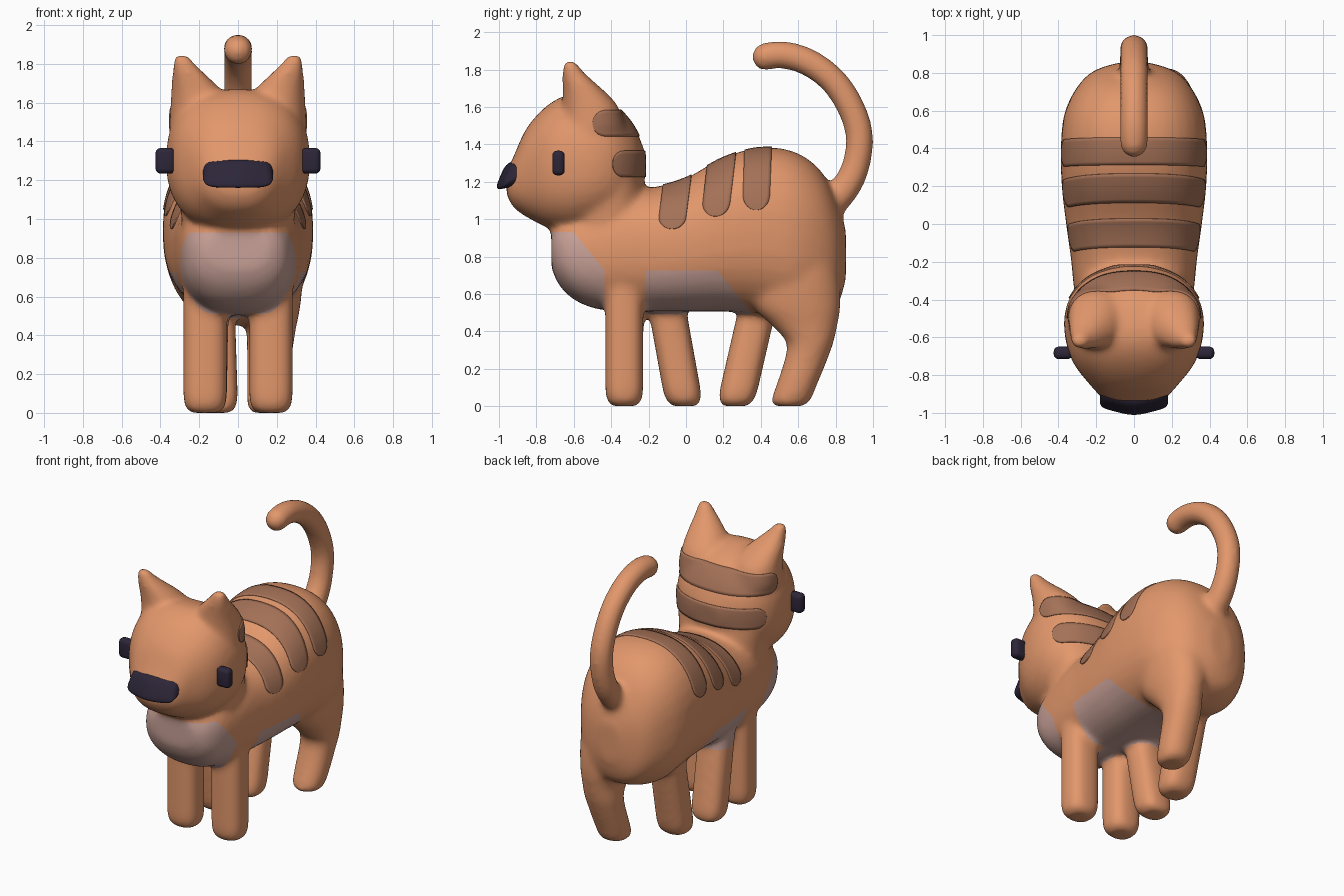
import bpy, bmesh, math
from mathutils import Vector
from mathutils.bvhtree import BVHTree

if "Cube" in bpy.data.objects:
    bpy.data.objects.remove(bpy.data.objects["Cube"])


def material(name, rgb):
    m = bpy.data.materials.new(name)
    m.diffuse_color = (*rgb, 1)
    m.use_nodes = True
    m.node_tree.nodes["Principled BSDF"].inputs["Base Color"].default_value = m.diffuse_color
    return m


ORANGE = material("orange fur", (0.76, 0.31, 0.148))
BROWN = material("brown stripe", (0.37, 0.165, 0.095))
PINK = material("pale belly", (0.58, 0.355, 0.31))
DARK = material("dark features", (0.026, 0.019, 0.040))


def make_object(name, bm, *mats):
    bmesh.ops.recalc_face_normals(bm, faces=bm.faces)
    mesh = bpy.data.meshes.new(name)
    bm.to_mesh(mesh)
    bm.free()
    for m in mats:
        mesh.materials.append(m)
    for f in mesh.polygons:
        f.use_smooth = True
    ob = bpy.data.objects.new(name, mesh)
    bpy.context.collection.objects.link(ob)
    return ob


def smooth_rows(rows, steps):
    """Catmull-Rom interpolation between rows of numbers."""
    out = []
    for i in range(len(rows) - 1):
        a, b, c, d = (rows[max(0, min(len(rows) - 1, i + k))] for k in (-1, 0, 1, 2))
        for s in range(steps):
            t = s / steps
            out.append([0.5 * (2 * q + (r - p) * t + (2 * p - 5 * q + 4 * r - w) * t * t
                               + (3 * q - p - 3 * r + w) * t ** 3)
                        for p, q, r, w in zip(a, b, c, d)])
    return out + [list(rows[-1])]


def loft(bm, rows, steps=5, power=2.4, seg=32):
    """Rows hold a centre and two radius vectors; rings are superellipses."""
    rings = []
    for r in smooth_rows(rows, steps):
        c, u, v = Vector(r[0:3]), Vector(r[3:6]), Vector(r[6:9])
        ring = []
        for k in range(seg):
            a = 2 * math.pi * k / seg
            x, y = (math.copysign(abs(w) ** (2 / power), w) for w in (math.cos(a), math.sin(a)))
            ring.append(bm.verts.new(c + u * x + v * y))
        rings.append(ring)
    for r, s in zip(rings, rings[1:]):
        for k in range(seg):
            bm.faces.new((r[k], r[k - 1], s[k - 1], s[k]))
    bm.faces.new(rings[0])
    bm.faces.new(rings[-1][::-1])


def along_y(rows):   # (y, bottom, top, half width)
    return [(0, y, (b + t) / 2, w, 0, 0, 0, 0, (t - b) / 2) for y, b, t, w in rows]


def along_z(rows):   # (z, x, y, rx, ry)
    return [(x, y, z, rx, 0, 0, 0, ry, 0) for z, x, y, rx, ry in rows]


bm = bmesh.new()
# torso
loft(bm, along_y([(-.72, .74, .94, .16), (-.68, .65, 1.0, .23), (-.60, .57, 1.05, .275),
                  (-.48, .52, 1.12, .30), (-.33, .505, 1.165, .32), (-.18, .505, 1.17, .335),
                  (0, .505, 1.22, .36), (.2, .505, 1.33, .383), (.4, .49, 1.383, .388),
                  (.58, .45, 1.36, .37), (.72, .48, 1.26, .305), (.81, .54, 1.09, .215),
                  (.855, .68, .94, .08)]))
# neck
loft(bm, along_z([(.78, 0, -.42, .27, .19), (.95, 0, -.42, .285, .21), (1.1, 0, -.43, .305, .215),
                  (1.25, 0, -.44, .325, .20), (1.38, 0, -.46, .33, .16)]))
# head
loft(bm, along_y([(-.96, 1.13, 1.25, .11), (-.92, 1.06, 1.34, .17), (-.85, 1.01, 1.49, .235),
                  (-.74, .955, 1.61, .32), (-.62, .93, 1.668, .362), (-.49, .95, 1.655, .37),
                  (-.37, 1.0, 1.60, .33), (-.275, 1.1, 1.49, .235), (-.22, 1.2, 1.36, .10)]))
# ears
for sx in (-1, 1):
    loft(bm, along_z([(z, sx * x, y, rx, ry) for z, x, y, rx, ry in (
        (1.48, .195, -.49, .16, .165), (1.60, .200, -.51, .148, .15), (1.68, .222, -.545, .122, .115),
        (1.74, .250, -.58, .09, .083), (1.80, .278, -.61, .058, .052),
        (1.85, .296, -.622, .032, .03))]), 3, 2.2)


# legs: foot position and upper end
def leg(foot, top, rx=.113, ry=.102):
    f, t = Vector(foot), Vector(top)
    rows = []
    for z, k in ((0, .62), (.01, .78), (.03, .91), (.065, .98), (.1, 1), (top[2], 1)):
        p = f.lerp(t, z / top[2])
        rows.append((z, p.x, p.y, rx * k, ry * k))
    loft(bm, along_z(rows), 1, 2.7)


leg((.17, -.33, 0), (.17, -.33, .8))
leg((-.17, -.33, 0), (-.17, -.33, .8))
leg((-.17, -.007, 0), (-.16, -.115, .6))
leg((-.11, .262, 0), (-.13, .40, .6))
# right hind leg with thigh
loft(bm, along_z([(0, .15, .55, .075, .075), (.03, .15, .56, .10, .105), (.14, .155, .602, .11, .11),
                  (.25, .16, .642, .113, .115), (.34, .165, .663, .12, .126), (.43, .17, .635, .128, .175),
                  (.54, .165, .59, .155, .237), (.70, .15, .57, .185, .25), (.85, .14, .56, .19, .22),
                  (1.0, .13, .55, .17, .17)]), 4, 2.2)
# tail
path = smooth_rows([(.41, 1.868), (.52, 1.879), (.66, 1.836), (.79, 1.737), (.88, 1.60), (.927, 1.45),
                    (.912, 1.3), (.86, 1.18), (.76, 1.06)], 4)
rows = []
for i, p in enumerate(path):
    a, b = path[max(i - 1, 0)], path[min(i + 1, len(path) - 1)]
    d = Vector((b[0] - a[0], b[1] - a[1])).normalized()
    r = .075 + .008 * max(0, i - 24) / 8
    rows.append((0, p[0], p[1], r, 0, 0, 0, -d.y * r, d.x * r))
loft(bm, rows, 1, 2)
bmesh.ops.create_uvsphere(bm, u_segments=24, v_segments=16, radius=.075)
bmesh.ops.translate(bm, verts=bm.verts[-(24 * 15 + 2):], vec=(0, path[0][0] + .015, path[0][1]))

# fuse the body into one soft skin
body = make_object("cat_body", bm, ORANGE, PINK)
rem = body.modifiers.new("fuse", 'REMESH')
rem.mode, rem.voxel_size = 'VOXEL', .017
smo = body.modifiers.new("soften", 'SMOOTH')
smo.factor, smo.iterations = .5, 18
deps = bpy.context.evaluated_depsgraph_get()
fused = bpy.data.meshes.new_from_object(body.evaluated_get(deps))
body.modifiers.clear()

# pale chest and belly, cut into the skin with a crisp border
bm = bmesh.new()
bm.from_mesh(fused)
tree = BVHTree.FromBMesh(bm)
for co, no in (((0, 0, .93), (0, 0, 1)), ((0, 0, .725), (0, 0, 1)), ((0, 0, .49), (0, 0, 1)),
               ((0, -.437, 0), (0, 1, 0)), ((0, -.22, 0), (0, 1, 0)),
               ((0, -.6, .93), (0, .21, .17)), ((0, .17, .725), (0, .215, .17))):
    bmesh.ops.bisect_plane(bm, geom=bm.verts[:] + bm.edges[:] + bm.faces[:],
                           plane_co=co, plane_no=no, dist=1e-5)
for f in bm.faces:
    x, y, z = f.calc_center_median()
    chest = y < -.437 and z < .93 and (y + .6) * .21 + (z - .93) * .17 < 0
    middle = -.437 < y < -.22 and abs(x) < .055 and z < .6
    belly = y > -.22 and z < .725 and (y - .17) * .215 + (z - .725) * .17 < 0
    f.material_index = int(z > .49 and (chest or middle or belly))
    f.smooth = True
border = [e for e in bm.edges if len({f.material_index for f in e.link_faces}) > 1]
bmesh.ops.split_edges(bm, edges=border)
bm.to_mesh(body.data)
bm.free()


# stripes: thin plates wrapped onto the skin
def stripe(name, origin, up, across, reach, half, radius):
    o, s, n = Vector(origin), Vector(up).normalized(), Vector(across).normalized()
    bm = bmesh.new()
    cols, prev = 56, None
    for i in range(cols + 1):
        phi = reach * math.sin((2 * i / cols - 1) * math.pi / 2)
        over = max(0, 1 - (reach - abs(phi)) * radius / half)
        w = half * max(.08, math.sqrt(max(0, 1 - over * over)))
        d = Vector((1, 0, 0)) * math.sin(phi) + s * math.cos(phi)
        line = []
        for j in range(9):
            hit, normal, _, _ = tree.ray_cast(o + n * (w * (j / 4 - 1)), d)
            line.append(bm.verts.new(hit + normal * .006))
        if prev:
            for j in range(8):
                bm.faces.new((prev[j], prev[j + 1], line[j + 1], line[j]))
        prev = line
    ob = make_object(name, bm, BROWN)
    # keep plate normals pointing out of the cat
    mid = ob.data.polygons[len(ob.data.polygons) // 2]
    if mid.normal.dot(s) < 0:
        ob.data.flip_normals()
    sol = ob.modifiers.new("plate", 'SOLIDIFY')
    sol.thickness, sol.offset = .009, -1


for k, (y, t, reach) in enumerate(((-.06, .13, 1.29), (.165, .12, 1.15), (.375, .04, 1.09))):
    stripe(f"back_stripe_{k + 1}", (0, y - t * .25, .85), (0, t, 1), (0, 1, -t), reach, .072, .40)
stripe("head_stripe_upper", (0, -.5, 1.512), (0, 1, 0), (0, 0, 1), 1.57, .07, .35)
stripe("head_stripe_lower", (0, -.5, 1.295), (0, 1, 0), (0, 0, 1), 1.27, .07, .35)

# nose: a wide slab leaning back at the top
bm = bmesh.new()
loft(bm, [(x, y, 1.238, 0, ry, .012, 0, .03, rz) for x, y, ry, rz in (
    (-.18, -.90, .03, .03), (-.165, -.912, .042, .055), (-.12, -.925, .046, .070),
    (0, -.945, .05, .073), (.12, -.925, .046, .070), (.165, -.912, .042, .055),
    (.18, -.90, .03, .03))], 3, 3.5, 24)
make_object("nose", bm, DARK)

# eyes
for sx, side in ((-1, "left"), (1, "right")):
    bm = bmesh.new()
    bmesh.ops.create_cube(bm, size=1)
    for v in bm.verts:
        v.co = Vector((v.co.x * .10 + sx * .375, v.co.y * .066 - .682, v.co.z * .132 + 1.3))
    bmesh.ops.bevel(bm, geom=bm.edges[:], offset=.026, segments=4, profile=.5, affect='EDGES')
    make_object(f"{side}_eye", bm, DARK)
